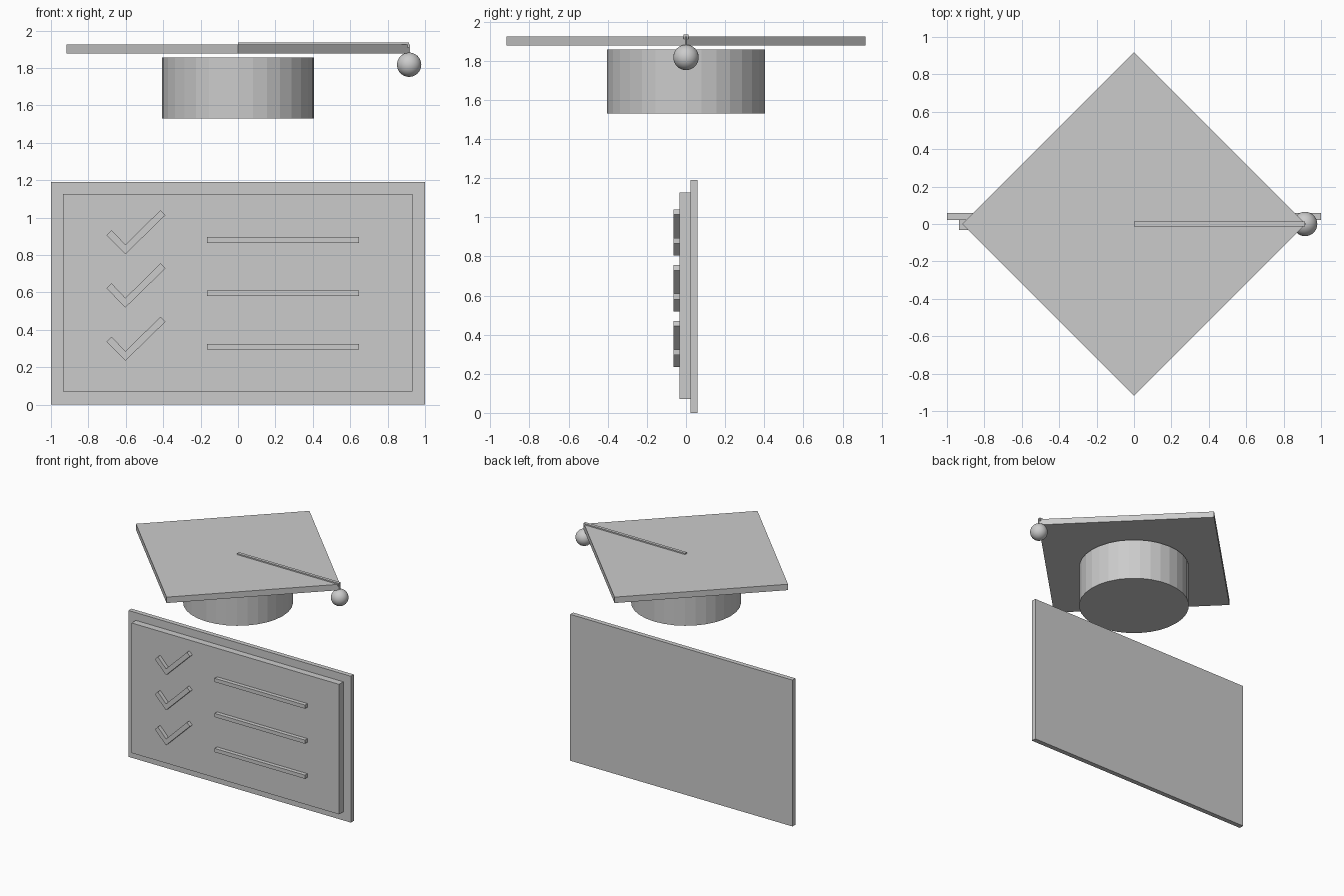
import bpy
import bmesh
from mathutils import Matrix, Vector

cube = bpy.data.objects.get("Cube")
if cube:
    bpy.data.objects.remove(cube, do_unlink=True)

# One plain grey for everything
GREY = (0.6, 0.6, 0.6, 1)
grey = bpy.data.materials.new("plain_grey")
grey.use_nodes = True
grey.diffuse_color = GREY
grey.node_tree.nodes["Principled BSDF"].inputs["Base Color"].default_value = GREY


def finish(name, bm):
    """Turn a bmesh into a named grey object."""
    bmesh.ops.recalc_face_normals(bm, faces=bm.faces)
    mesh = bpy.data.meshes.new(name)
    bm.to_mesh(mesh)
    bm.free()
    mesh.materials.append(grey)
    obj = bpy.data.objects.new(name, mesh)
    bpy.context.collection.objects.link(obj)
    return obj


def prism(name, outline, depth):
    """Extrude a closed outline of 3D points along a depth vector."""
    bm = bmesh.new()
    face = bm.faces.new([bm.verts.new(p) for p in outline])
    result = bmesh.ops.extrude_face_region(bm, geom=[face], use_keep_orig=True)
    moved = [v for v in result["geom"] if isinstance(v, bmesh.types.BMVert)]
    bmesh.ops.translate(bm, verts=moved, vec=Vector(depth))
    return finish(name, bm)


def box(name, x0, x1, y0, y1, z0, z1):
    outline = [(x0, y0, z0), (x1, y0, z0), (x1, y0, z1), (x0, y0, z1)]
    return prism(name, outline, (0, y1 - y0, 0))


def cylinder(name, radius, z0, z1, sides, x=0):
    bm = bmesh.new()
    bmesh.ops.create_cone(bm, cap_ends=True, segments=sides,
                          radius1=radius, radius2=radius, depth=z1 - z0,
                          matrix=Matrix.Translation((x, 0, (z0 + z1) / 2)))
    return finish(name, bm)


# Certificate board: backing sheet and raised front panel
box("backing_sheet", -1, 1, 0.022, 0.06, 0, 1.19)
box("front_panel", -0.935, 0.932, -0.033, 0.022, 0.07, 1.127)

# Three checklist rows: tick and line, standing out from the panel
TICK = [(-0.703, 0.026), (-0.676, 0.053), (-0.602, -0.025),
        (-0.414, 0.16), (-0.388, 0.133), (-0.602, -0.076)]
FRONT, PANEL = -0.065, -0.033
for row, z in enumerate((0.88, 0.595, 0.31), start=1):
    prism(f"tick_{row}", [(x, FRONT, z + h) for x, h in TICK],
          (0, PANEL - FRONT, 0))
    box(f"line_{row}", -0.165, 0.647, FRONT, PANEL, z - 0.015, z + 0.015)

# Graduation cap: round base and a square top turned to a diamond
cylinder("cap_base", 0.405, 1.53, 1.857, 32)
R = 0.918
prism("cap_top", [(R, 0, 1.877), (0, R, 1.877), (-R, 0, 1.877), (0, -R, 1.877)],
      (0, 0, 0.048))

# Tassel: flat cord, thin hanging cord and ball
box("tassel_cord", 0, 0.915, -0.0125, 0.0125, 1.91, 1.935)
cylinder("tassel_drop", 0.005, 1.8, 1.925, 8, x=0.915)
bm = bmesh.new()
bmesh.ops.create_uvsphere(bm, u_segments=32, v_segments=16, radius=0.065,
                          matrix=Matrix.Translation((0.915, 0, 1.817)))
ball = finish("tassel_ball", bm)
ball.data.shade_smooth()
